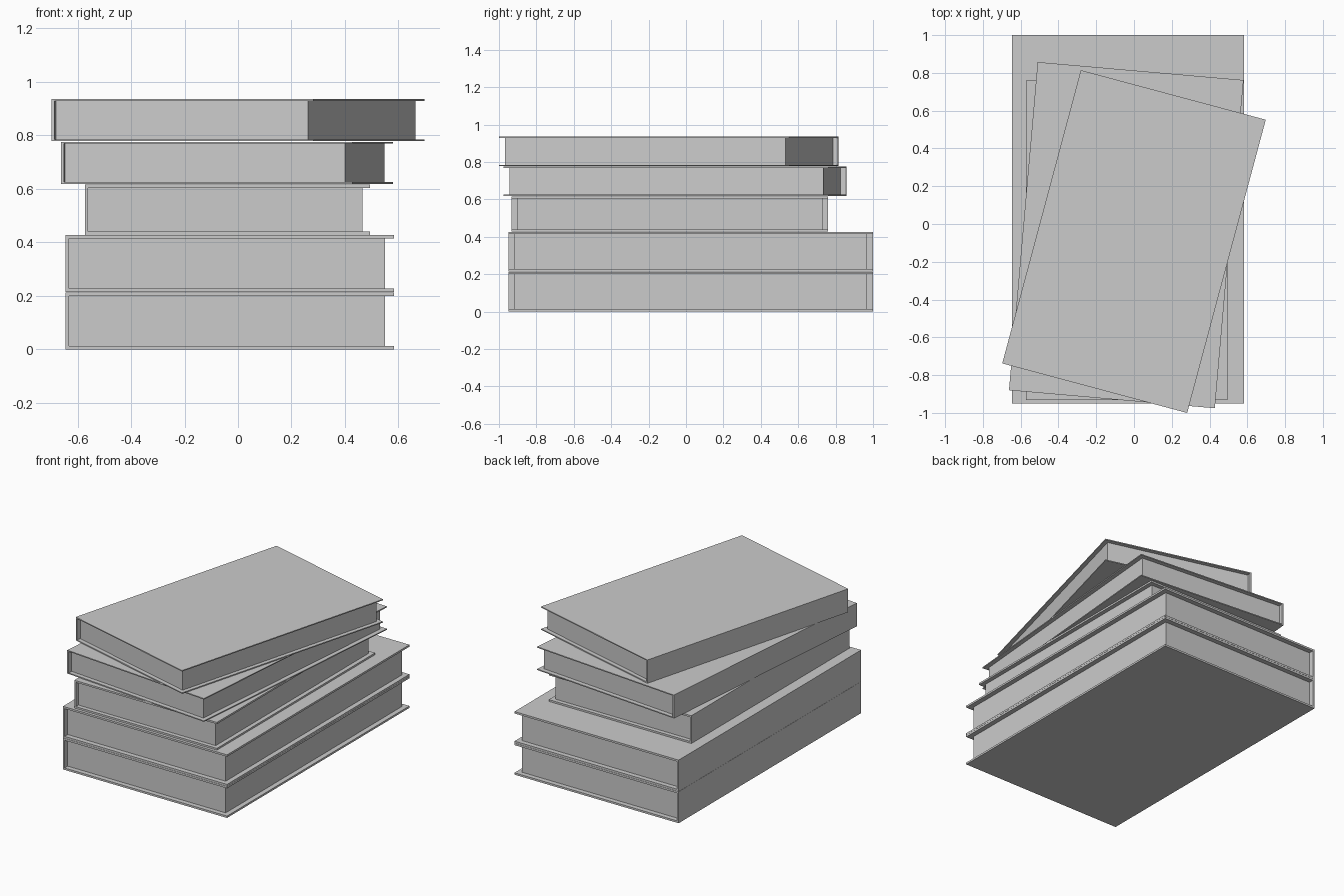
import bpy
import bmesh
from math import radians
from mathutils import Matrix

if "Cube" in bpy.data.objects:
    bpy.data.objects.remove(bpy.data.objects["Cube"], do_unlink=True)

grey = bpy.data.materials.new("plain_grey")
grey.use_nodes = True
COLOUR = (0.6, 0.6, 0.6, 1)
grey.diffuse_color = COLOUR
grey.node_tree.nodes["Principled BSDF"].inputs["Base Color"].default_value = COLOUR


def extrude_profile(name, points, y0, y1, place):
    """Extrude a closed (x, z) outline from y0 to y1."""
    bm = bmesh.new()
    face = bm.faces.new([bm.verts.new((x, y0, z)) for x, z in points])
    result = bmesh.ops.extrude_face_region(bm, geom=[face])
    moved = [v for v in result["geom"] if isinstance(v, bmesh.types.BMVert)]
    bmesh.ops.translate(bm, verts=moved, vec=(0, y1 - y0, 0))
    bmesh.ops.recalc_face_normals(bm, faces=bm.faces)
    mesh = bpy.data.meshes.new(name)
    bm.to_mesh(mesh)
    bm.free()
    mesh.materials.append(grey)
    obj = bpy.data.objects.new(name, mesh)
    obj.matrix_world = place
    bpy.context.collection.objects.link(obj)


def book(name, centre, width, length, bottom, top, board, turn):
    w, h, height = width / 2, length / 2, top - bottom
    inset, spine = width * 0.027, width * 0.0105
    place = Matrix.Translation((*centre, bottom)) @ Matrix.Rotation(radians(turn), 4, "Z")
    # Cover: two boards joined by a spine on the -x side
    inner = -w + spine
    cover = [(-w, 0), (w, 0), (w, board), (inner, board),
             (inner, height - board), (w, height - board), (w, height), (-w, height)]
    extrude_profile(name + "_cover", cover, -h, h, place)
    # Page block, set back from the three open edges
    fore = w - inset
    pages = [(inner, board), (fore, board), (fore, height - board), (inner, height - board)]
    extrude_profile(name + "_pages", pages, -h + inset, h - inset, place)


# Stack from the bottom up
book("bottom_book", (-0.031, 0.025), 1.228, 1.95, 0, 0.213, 0.013, 0)
book("second_book", (-0.031, 0.025), 1.228, 1.95, 0.214, 0.427, 0.013, 0)
book("middle_book", (-0.039, -0.086), 1.067, 1.692, 0.428, 0.616, 0.012, 0)
book("fourth_book", (-0.041, -0.059), 1.094, 1.744, 0.618, 0.776, 0.007, -5)
book("top_book", (0, -0.093), 1.0135, 1.607, 0.778, 0.936, 0.007, -15)
